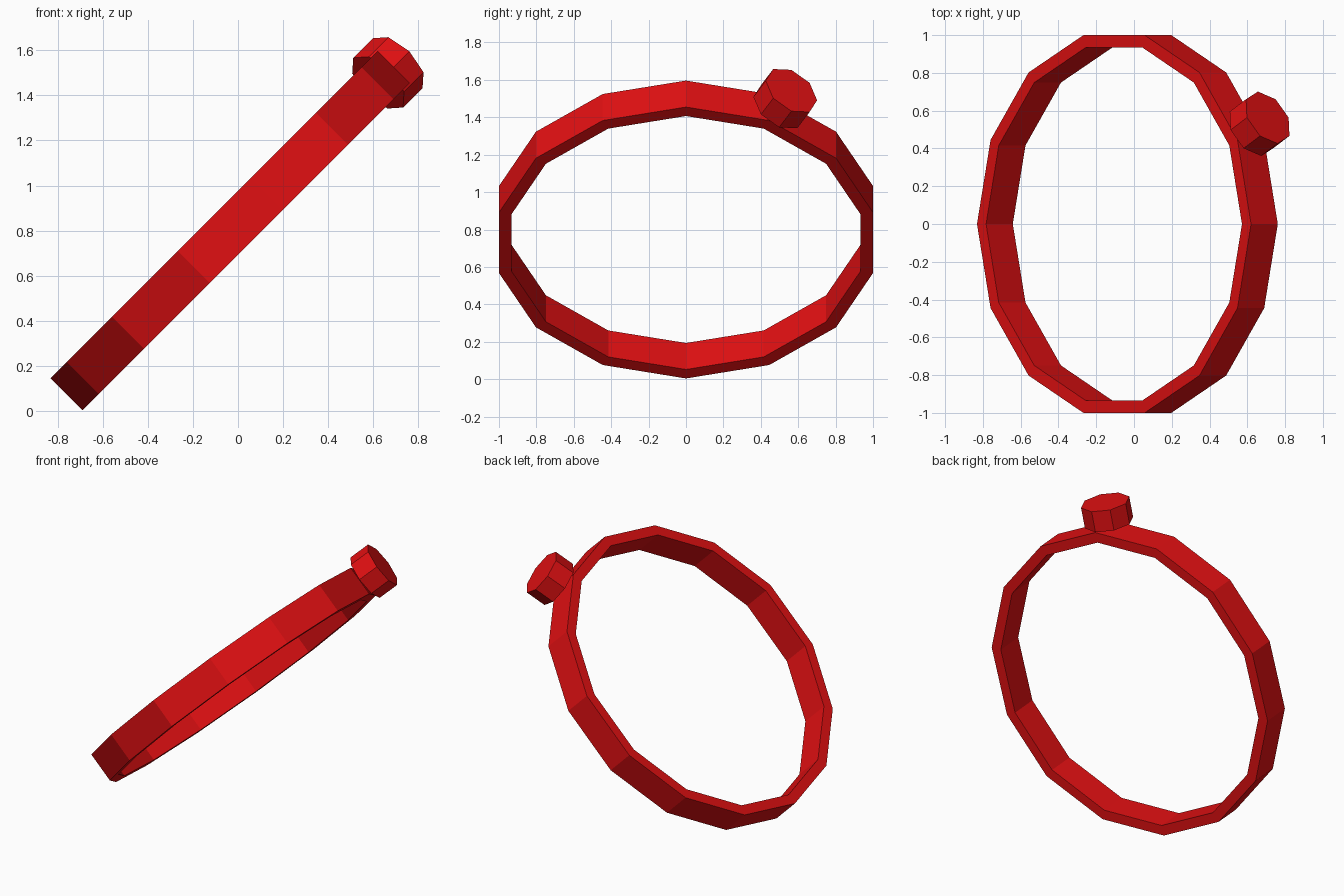
import bpy
import bmesh
from math import radians, tau
from mathutils import Matrix, Vector

cube = bpy.data.objects.get("Cube")
if cube:
    bpy.data.objects.remove(cube, do_unlink=True)

red = bpy.data.materials.new("bright_red")
red.use_nodes = True
colour = (0.75, 0.005, 0.006, 1)
red.diffuse_color = colour
red.node_tree.nodes["Principled BSDF"].inputs["Base Color"].default_value = colour

# Shared frame: ring centre, leaning back by 45 degrees
FRAME = Matrix.Translation((-0.035, 0, 0.8)) @ Matrix.Rotation(radians(-45), 4, "Y")


def finish(bm, name):
    bmesh.ops.recalc_face_normals(bm, faces=bm.faces)
    mesh = bpy.data.meshes.new(name)
    bm.to_mesh(mesh)
    bm.free()
    mesh.materials.append(red)
    obj = bpy.data.objects.new(name, mesh)
    obj.matrix_world = FRAME
    bpy.context.collection.objects.link(obj)
    return obj


# Band: rectangular section spun into a 14-sided ring
bm = bmesh.new()
inner, outer, half = 0.958, 1.026, 0.1
section = [(inner, -half), (outer, -half), (outer, half), (inner, half)]
verts = [bm.verts.new((r, 0, z)) for r, z in section]
edges = [bm.edges.new((verts[i], verts[(i + 1) % 4])) for i in range(4)]
bmesh.ops.spin(bm, geom=verts + edges, cent=Vector(), axis=(0, 0, 1),
               angle=tau, steps=14, use_merge=True)
bmesh.ops.remove_doubles(bm, verts=bm.verts, dist=0.0001)
finish(bm, "ring_band")

# Knob: octagonal stud pointing outward from the band
bm = bmesh.new()
place = (Matrix.Rotation(radians(28.2), 4, "Z")
         @ Matrix.Translation((1.123, 0, 0))
         @ Matrix.Rotation(radians(90), 4, "Y"))
bmesh.ops.create_cone(bm, cap_ends=True, segments=8, radius1=0.156,
                      radius2=0.156, depth=0.139, matrix=place)
finish(bm, "ring_knob")
